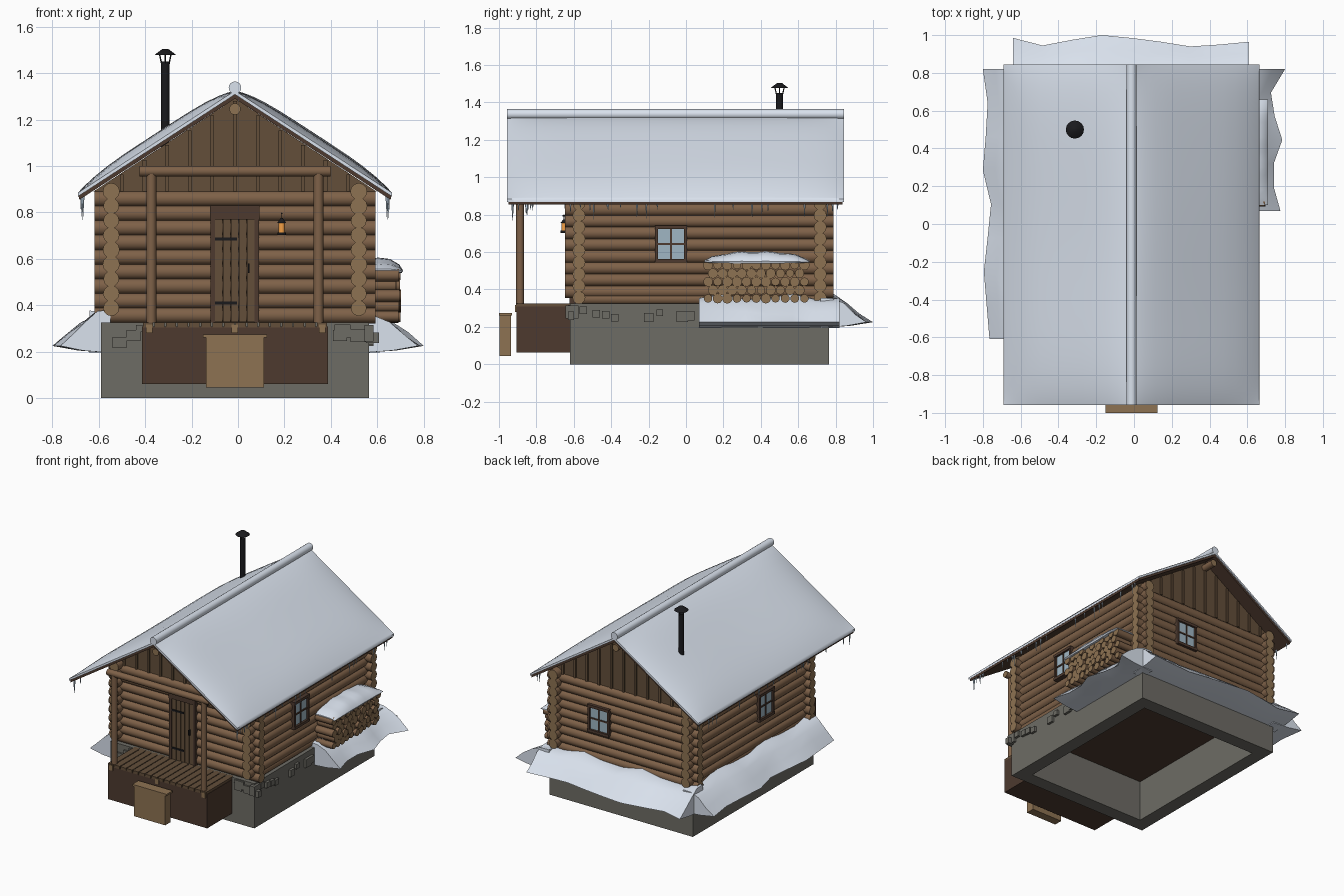
import bpy, bmesh, random
from math import pi, sin
from mathutils import Vector as V

if "Cube" in bpy.data.objects:
    bpy.data.objects.remove(bpy.data.objects["Cube"])

random.seed(4)
CX, CY = -0.013, 0.0725          # house centre
HX, HY = 0.533, 0.645            # log wall half spacing
FY, BY = CY - HY, CY + HY
P, R = 0.0628, 0.0345            # log pitch and radius


def mat(name, *c):
    m = bpy.data.materials.new(name)
    m.diffuse_color = (*c, 1)
    m.use_nodes = True
    m.node_tree.nodes["Principled BSDF"].inputs["Base Color"].default_value = m.diffuse_color
    return m


LOG, END = mat("log", .21, .12, .065), mat("log_end", .27, .17, .085)
DARK, PLANK = mat("dark_wood", .075, .042, .028), mat("plank", .125, .077, .042)
SNOW, STONE = mat("snow", .70, .76, .85), mat("stone", .155, .15, .13)
IRON, GLASS = mat("iron", .01, .01, .012), mat("glass", .35, .47, .55)
GLOW, ICE = mat("lamp_glow", .9, .35, .06), mat("ice", .55, .68, .8)


def make(name, bm, mats, smooth=True, loc=(0, 0, 0), rz=0):
    bmesh.ops.recalc_face_normals(bm, faces=bm.faces)
    me = bpy.data.meshes.new(name)
    bm.to_mesh(me)
    bm.free()
    for m in mats:
        me.materials.append(m)
    o = bpy.data.objects.new(name, me)
    bpy.context.collection.objects.link(o)
    o.location, o.rotation_euler = loc, (0, 0, rz)
    if smooth:
        bpy.ops.object.select_all(action='DESELECT')
        o.select_set(True)
        bpy.context.view_layer.objects.active = o
        bpy.ops.object.shade_smooth_by_angle(angle=0.9)
    return o


def box(bm, x0, x1, y0, y1, z0, z1, mi=0):
    vs = bmesh.ops.create_cube(bm, size=1)["verts"]
    for v in vs:
        v.co = (x0 + (v.co.x + .5) * (x1 - x0), y0 + (v.co.y + .5) * (y1 - y0), z0 + (v.co.z + .5) * (z1 - z0))
    for f in {f for v in vs for f in v.link_faces}:
        f.material_index = mi


def rod(bm, a, b, r1, r2=None, seg=12, side=0, cap=0):
    a, b = V(a), V(b)
    d = b - a
    vs = bmesh.ops.create_cone(bm, cap_ends=True, segments=seg, radius1=r1, radius2=r1 if r2 is None else r2, depth=d.length)["verts"]
    rot = d.to_track_quat('Z', 'Y').to_matrix()
    for f in {f for v in vs for f in v.link_faces}:
        f.material_index = cap if len(f.verts) == seg else side
    for v in vs:
        v.co = rot @ v.co + (a + b) / 2


def loft(bm, rings):
    rows = [[bm.verts.new(p) for p in r] for r in rings]
    n = len(rows[0])
    for a, b in zip(rows, rows[1:]):
        for i in range(n):
            bm.faces.new((a[i], a[(i + 1) % n], b[(i + 1) % n], b[i]))
    bm.faces.new(rows[0])
    bm.faces.new(rows[-1])


# hollow stone foundation and floor
bm = bmesh.new()
x0, x1, y0, y1, t = CX - .578, CX + .578, -.62, .765, .1
ring = lambda z, k: [(x0 + k, y0 + k, z), (x1 - k, y0 + k, z), (x1 - k, y1 - k, z), (x0 + k, y1 - k, z)]
rings = [[bm.verts.new(p) for p in ring(z, k)] for z, k in ((0, 0), (.325, 0), (.325, t), (0, t))]
for a, b in zip(rings, rings[1:] + rings[:1]):
    for i in range(4):
        bm.faces.new((a[i], a[(i + 1) % 4], b[(i + 1) % 4], b[i]))
make("foundation", bm, [STONE], False)
bm = bmesh.new()
box(bm, x0 + .05, x1 - .05, y0 + .05, y1 - .05, .30, .335)
make("floor", bm, [DARK], False)

# loose facing stones near the front corners
bm = bmesh.new()
for y, z, s in ((-.61, .28, .035), (-.55, .29, .02), (-.48, .27, .02), (-.43, .265, .02), (-.38, .25, .02),
                (-.2, .25, .025), (-.14, .275, .018), (-.02, .255, .03), (.02, .26, .025)):
    box(bm, x1 - .02, x1 + .018, y - s, y + s, z - s, z + s)
for x, z, s in ((.45, .29, .035), (.52, .27, .035), (.58, .26, .028), (.44, .27, .03), (-.51, .24, .03), (-.45, .27, .03), (-.42, .3, .02)):
    box(bm, x - s, x + s, y0 - .012, y0 + .02, z - s * .8, min(z + s * .8, .322))
make("facing_stones", bm, [STONE], False)

# log walls with interlocking corners
bm = bmesh.new()
for i in range(9):
    z = .325 + P / 2 + P * i
    for y in (FY, BY):
        rod(bm, (CX - HX - .072, y, z), (CX + HX + .072, y, z), R, cap=1)
    for x in (CX - HX, CX + HX):
        r = R * random.uniform(.98, 1.08)
        rod(bm, (x, FY - .075, z + P / 2), (x, BY + .07, z + P / 2), r, cap=1)
for x in (CX - HX, CX + HX):
    rod(bm, (x, FY, .348), (x, BY, .348), .03, cap=1)
make("log_walls", bm, [LOG, END])

# gables with battens
bm = bmesh.new()
for y, s in ((FY, -1), (BY, 1)):
    loft(bm, [[(CX - .61, y + d, .89), (CX + .61, y + d, .89), (CX, y + d, 1.29)] for d in (-.015, .015)])
    for i in range(-5, 6):
        x = i * .0975
        top = 1.285 - .65 * (abs(x) + .008)
        box(bm, CX + x - .008, CX + x + .008, y + s * .013, y + s * .026, .89, top)
make("gables", bm, [PLANK], False)
bm = bmesh.new()
rod(bm, (CX, -.93, 1.245), (CX, .83, 1.245), .025, cap=1)
make("ridge_pole", bm, [LOG, END])

# roof boards, snow blankets and ridge snow
RY0, RY1 = -.957, .845
bm, sn = bmesh.new(), bmesh.new()
zr = lambda d: 1.29 - .65 * d
loft(bm, [[(CX - .67, y, zr(.67)), (CX, y, zr(0)), (CX + .67, y, zr(.67)),
           (CX + .675, y, zr(.67) + .022), (CX, y, zr(0) + .022), (CX - .675, y, zr(.67) + .022)] for y in (RY0 + .008, RY1 - .008)])
for s in (-1, 1):
    rings = []
    for i in range(33):
        a = sin(pi / 2 * (i / 16 - 1))
        y = (RY0 + RY1) / 2 + a * (RY1 - RY0) / 2
        top = []
        for j in range(15):
            b = sin(pi / 2 * (j / 7 - 1))
            d = (b + 1) / 2 * .677
            h = .014 + (.036 + .003 * sin(5 * y + s)) * (1 - abs(a) ** 8) * (1 - abs(b) ** 4)
            top.append((CX + s * d, y, zr(d) + .02 + h))
        rings.append(top + [(CX + s * .677, y, zr(.677) + .018), (CX, y, zr(0) + .018)])
    loft(sn, rings)
make("roof_boards", bm, [DARK], False)
make("roof_snow", sn, [SNOW])
bm = bmesh.new()
rod(bm, (CX, RY0, 1.337), (CX, RY1, 1.337), .027, seg=16)
make("ridge_snow", bm, [SNOW])

# icicles along both eaves
bm = bmesh.new()
for s in (-1, 1):
    for i in range(24):
        y = random.uniform(RY0 + .03, RY1 - .03)
        h = random.uniform(.025, .085)
        rod(bm, (CX + s * .662, y, .868), (CX + s * .662, y, .86 - h), .006, .0005, 6)
    rod(bm, (CX + s * .655, RY0 + .03, .87), (CX + s * .655, RY0 + .03, .765), .008, .0005, 6)
make("icicles", bm, [ICE])

# chimney pipe and rain cap
bm = bmesh.new()
c = lambda z, dx=0, dy=0: (-.313 + dx, .5 + dy, z)
rod(bm, c(1.05), c(1.45), .019, seg=16)
for dx, dy in ((.016, 0), (-.016, 0), (0, .016), (0, -.016)):
    rod(bm, c(1.44, dx, dy), c(1.485, dx * 1.6, dy * 1.6), .003, seg=6)
rod(bm, c(1.477), c(1.503), .048, .014, seg=16)
make("chimney", bm, [IRON])

# porch: skirt, deck planks, joist ends, posts, beam
bm = bmesh.new()
px0, px1 = CX - .4, CX + .4
box(bm, px0, px1, -.907, -.615, .062, .308)
for i in range(16):
    w = (px1 - px0) / 16
    box(bm, px0 + i * w + .003, px0 + (i + 1) * w - .003, -.91, -.6, .305, .326, 1)
for x in (CX - .37, CX, CX + .375):
    box(bm, x - .014, x + .014, -.914, -.9, .28, .318, 2)
make("porch_deck", bm, [DARK, PLANK, END], False)
bm = bmesh.new()
for s in (-1, 1):
    rod(bm, (CX + s * .36, -.887, .325), (CX + s * .36, -.887, .965), .021)
rod(bm, (CX - .412, -.887, .977), (CX + .412, -.887, .977), .023, cap=1)
make("porch_posts_and_beam", bm, [LOG, END])
bm = bmesh.new()
box(bm, -.138, .112, -.997, -.935, .045, .27)
box(bm, -.15, .125, -1, -.93, .262, .275)
make("front_step", bm, [END], False)

# door with planks, frame, hinges and handle
bm = bmesh.new()
box(bm, -.118, -.1, -.622, -.57, .325, .78, 1)
box(bm, .072, .09, -.622, -.57, .325, .78, 1)
box(bm, -.12, .092, -.628, -.57, .77, .83, 1)
for i in range(5):
    x = -.1 + i * .0345
    box(bm, x + .0015, x + .033, -.616, -.57, .327, .772)
for z in (.41, .685):
    box(bm, -.1, -.005, -.622, -.61, z - .006, z + .006, 2)
box(bm, .042, .05, -.632, -.61, .54, .58, 2)
make("door", bm, [PLANK, DARK, IRON], False)

# lantern by the door
bm = bmesh.new()
q = lambda z: (.188, -.652, z)
rod(bm, (.188, -.6, .795), (.188, -.66, .795), .004, seg=6)
rod(bm, q(.8), q(.77), .002, seg=6)
rod(bm, q(.755), q(.775), .019, .005, 8)
rod(bm, q(.712), q(.757), .014, seg=8, side=1, cap=1)
rod(bm, q(.702), q(.714), .018, seg=8)
make("lantern", bm, [IRON, GLOW])

# windows on the two sides and the back
for name, loc, rz in (("right", (CX + HX + R, -.08, .643), pi / 2), ("left", (CX - HX - R, -.08, .643), -pi / 2),
                      ("back", (.17, BY + R, .643), pi)):
    bm = bmesh.new()
    for s in (-1, 1):
        box(bm, s * .07, s * .086, -.016, .03, -.1, .1)
        box(bm, -.086, .086, -.019, .03, s * .08, s * .1)
    box(bm, -.07, .07, -.004, .02, -.08, .08, 1)
    box(bm, -.005, .005, -.01, .01, -.08, .08)
    box(bm, -.07, .07, -.01, .01, -.005, .005)
    make(name + "_window", bm, [DARK, GLASS], False, loc, rz)

# woodpile and its snow cap
bm = bmesh.new()
for j in range(5):
    for i in range(11 - j % 2):
        y = .118 + i * .0515 + (j % 2) * .026
        r = random.uniform(.022, .028)
        z = .352 + j * .0445
        rod(bm, (.555, y, z), (random.uniform(.68, .703), y, z), r, seg=10, cap=1)
make("woodpile", bm, [LOG, END])
bm = bmesh.new()
rings = []
for i in range(15):
    u = i / 14
    h = .012 + .045 * (1 - abs(2 * u - 1) ** 3) + .004 * sin(i * 1.7)
    rings.append([(.555 + dx, .1 + u * .56, .545 + h * k) for dx, k in
                  ((0, 0), (0, .9), (.05, 1), (.1, .9), (.14, .5), (.155, .1), (.15, -.1))])
loft(bm, rings)
make("woodpile_snow", bm, [SNOW])


# snow drifts: outer reach is given point by point along each wall
def drift(name, start, end, inner, reach, put):
    bm = bmesh.new()
    rings, n = [], len(reach) - 1
    for i, o in enumerate(reach):
        s, w = start + (end - start) * i / n, o - inner
        zt = .36 + .018 * sin(i * 2.1 + n)
        prof = ((0, zt), (.25, zt - .002), (.5, .328), (.75, .275 + .01 * sin(i * 1.3)), (1, .225), (.55, .205), (0, .195))
        rings.append([put(s, inner + k * w, z) for k, z in prof])
    loft(bm, rings)
    make(name, bm, [SNOW])


drift("right_drift", .07, .82, .53, (.775, .74, .74, .785, .745, .725, .80), lambda s, o, z: (o, s, z))
drift("left_drift", -.61, .82, .55, (.765, .78, .795, .775, .757, .80, .785, .775, .80), lambda s, o, z: (-o, s, z))
drift("back_drift", -.64, .61, .72, (.985, .945, .975, 1.0, .985, .965, .94, .95, .965), lambda s, o, z: (s, o, z))
